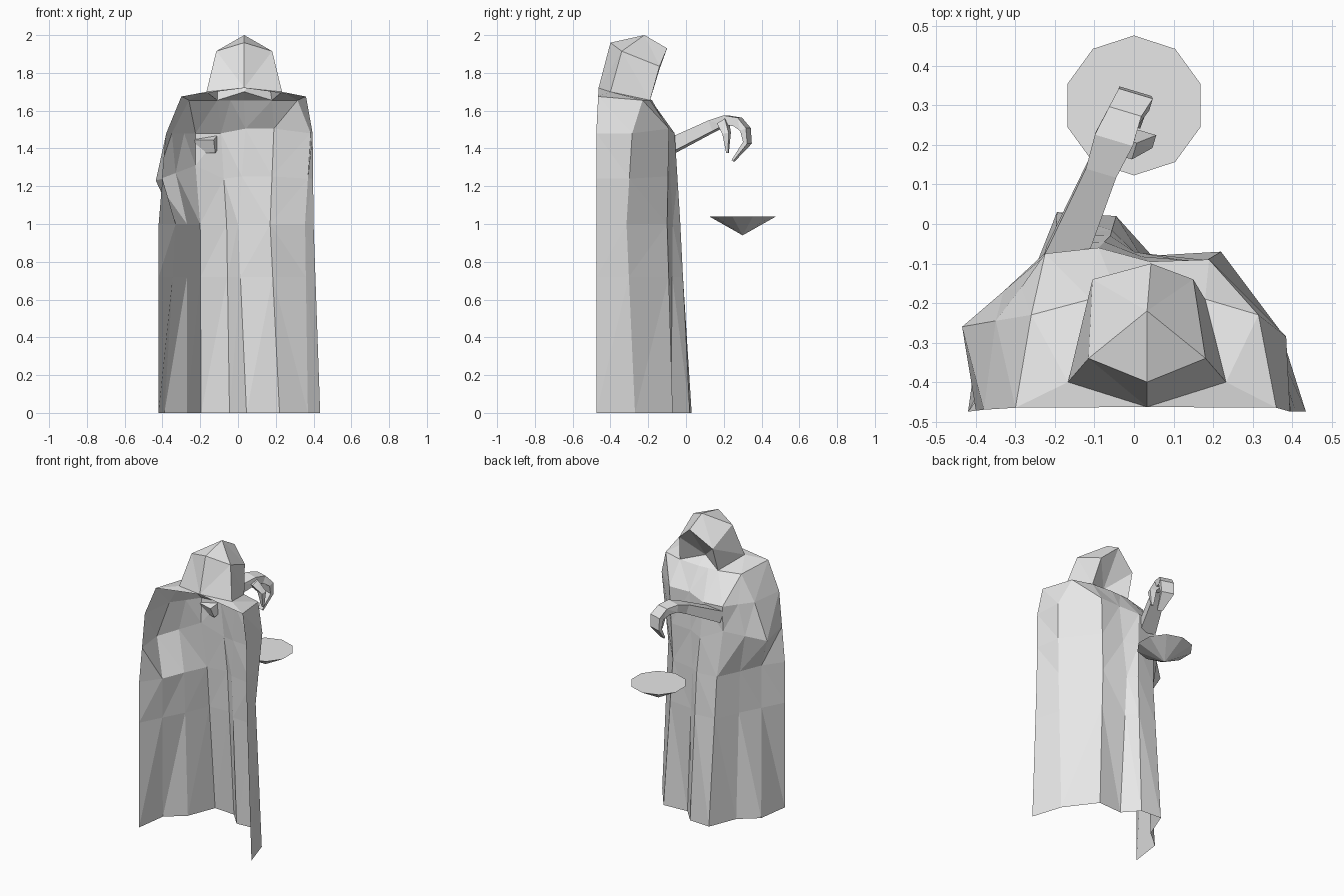
import bpy, bmesh
from mathutils import Vector

if "Cube" in bpy.data.objects:
    bpy.data.objects.remove(bpy.data.objects["Cube"])

# One plain stone colour for everything
stone = bpy.data.materials.new("pale_stone")
stone.use_nodes = True
colour = (0.8, 0.8, 0.8, 1)
stone.diffuse_color = colour
stone.node_tree.nodes["Principled BSDF"].inputs["Base Color"].default_value = colour


def finish(name, bm, recalc=False):
    """Turn a bmesh into a flat shaded object."""
    bmesh.ops.remove_doubles(bm, verts=bm.verts, dist=0.0005)
    bmesh.ops.triangulate(bm, faces=[f for f in bm.faces if len(f.verts) == 4])
    if recalc:
        bmesh.ops.recalc_face_normals(bm, faces=bm.faces)
    mesh = bpy.data.meshes.new(name)
    bm.to_mesh(mesh)
    bm.free()
    mesh.materials.append(stone)
    obj = bpy.data.objects.new(name, mesh)
    bpy.context.collection.objects.link(obj)
    return obj


def add_face(bm, points):
    bm.faces.new([bm.verts.new(p) for p in points])


def level(z, plan):
    """Lift a plan outline to one height."""
    return [Vector((x, y, z)) for x, y in plan]


def between(low, high, factor):
    """Blend two outlines."""
    return [a.lerp(b, factor) for a, b in zip(low, high)]


def limb(name, path, side):
    """Four sided tapering limb along path points of (centre, width, thickness)."""
    bm = bmesh.new()
    side = Vector(side).normalized()
    centres = [Vector(p) for p, width, thick in path]
    rings = []
    for i, (p, width, thick) in enumerate(path):
        along = centres[min(i + 1, len(path) - 1)] - centres[max(i - 1, 0)]
        up = side.cross(along).normalized()
        corners = [(-1, -1), (1, -1), (1, 1), (-1, 1)]
        rings.append([bm.verts.new(centres[i] + side * width / 2 * a + up * thick / 2 * b)
                      for a, b in corners])
    for low, high in zip(rings, rings[1:]):
        for k in range(4):
            n = (k + 1) % 4
            bm.faces.new((low[k], low[n], high[n], high[k]))
    bm.faces.new(rings[0])
    bm.faces.new(rings[-1])
    return finish(name, bm, recalc=True)


# Cloak: an open-backed shell lofted through plan outlines, from -x round to +x
hem = level(0, [(-.42, -.475), (-.39, -.26), (-.27, -.16), (-.195, .03), (-.045, .02),
                (.045, -.08), (.22, -.07), (.37, -.27), (.435, -.475)])
waist = level(1, [(-.42, -.475), (-.33, -.35), (-.27, -.2), (-.2, -.05), (-.06, -.03),
                  (.0, -.07), (.17, -.1), (.355, -.315), (.4, -.475)])
chest = level(1.48, [(-.38, -.47), (-.35, -.245), (-.285, -.16), (-.225, -.075), (-.09, -.06),
                     (.04, -.095), (.19, -.09), (.385, -.285), (.395, -.475)])
shoulder = level(1.655, [(-.3, -.465), (-.26, -.23), (-.26, -.23), (-.11, -.19), (-.04, -.185),
                         (.03, -.18), (.18, -.19), (.315, -.23), (.36, -.465)])
shoulder[0].z = shoulder[-1].z = 1.675
chest[5].z = chest[6].z = 1.505

# A deep fold tucks in below the right sleeve
fold = between(hem, waist, 0.72)
fold[1] = Vector((-.345, -.33, .72))

# The bent elbow pushes out above it
elbow = between(waist, chest, 0.5)
elbow[1] = Vector((-.435, -.26, 1.23))
elbow[2] = Vector((-.33, -.17, 1.27))
elbow[3] = Vector((-.225, -.08, 1.31))

cloak = bmesh.new()
rows = [hem, fold, waist, elbow, chest, shoulder]
for low, high in zip(rows, rows[1:]):
    for k in range(len(low) - 1):
        quad = [low[k], high[k], high[k + 1], low[k + 1]]
        if (high[k] - high[k + 1]).length < 0.001:
            quad.pop(2)
        add_face(cloak, quad)

# Hood: two halves about its middle, the left brim pushed a little further forward
MIDDLE = 0.033
nape = Vector((MIDDLE, -.463, 1.72))
crown_back = Vector((MIDDLE, -.4, 1.96))
peak = Vector((MIDDLE, -.22, 2))
brim_top = Vector((MIDDLE + .01, -.1, 1.93))
brims = {-1: Vector((-.105, -.14, 1.82)), 1: Vector((.15, -.14, 1.835))}

hood = bmesh.new()
for sign, brim in brims.items():
    neck = Vector((MIDDLE + sign * .2, -.4, 1.7))
    crown = Vector((MIDDLE + sign * .148, -.34, 1.915))
    edge, outer, throat = [shoulder[i] for i in ((0, 1, 3) if sign < 0 else (8, 7, 6))]
    hood_faces = [(nape, neck, crown, crown_back), (crown_back, crown, peak),
                  (neck, throat, brim, crown), (crown, brim, brim_top, peak)]
    # Shoulder cape between the hood and the cloak
    cape_faces = [(nape, edge, neck), (neck, edge, outer), (neck, outer, throat)]
    for target, faces in ((hood, hood_faces), (cloak, cape_faces)):
        for points in faces:
            add_face(target, points if sign > 0 else points[::-1])
finish("cloak", cloak)
finish("hood", hood)

# Hollow face: a fan sunk deep and low into the hood opening
face = bmesh.new()
hollow = Vector((MIDDLE, -.26, 1.7))
rim = [brim_top, brims[-1]] + shoulder[3:7] + [brims[1]]
for k, point in enumerate(rim):
    add_face(face, (hollow, point, rim[(k + 1) % len(rim)]))
finish("hollow_face", face)

# Outstretched arm with a curled hand
across = (1, -.3, 0)
limb("arm_and_hand", [((-.175, -.085, 1.41), .105, .075), ((-.08, .14, 1.52), .08, .06),
                      ((-.05, .215, 1.55), .1, .05), ((-.025, .275, 1.54), .085, .05),
                      ((.0, .315, 1.5), .09, .035), ((.0, .325, 1.43), .085, .025),
                      ((.0, .25, 1.335), .035, .01)], across)
limb("thumb", [((-.035, .195, 1.545), .075, .05), ((.03, .215, 1.48), .045, .035),
               ((.035, .22, 1.375), .015, .01)], across)

# Floating shallow bowl: an inverted ten sided cone
bowl = bmesh.new()
bmesh.ops.create_cone(bowl, cap_ends=True, segments=10, radius1=0, radius2=.177, depth=.1)
bmesh.ops.translate(bowl, verts=bowl.verts, vec=(0, .3, .99))
finish("bowl", bowl, recalc=True)
